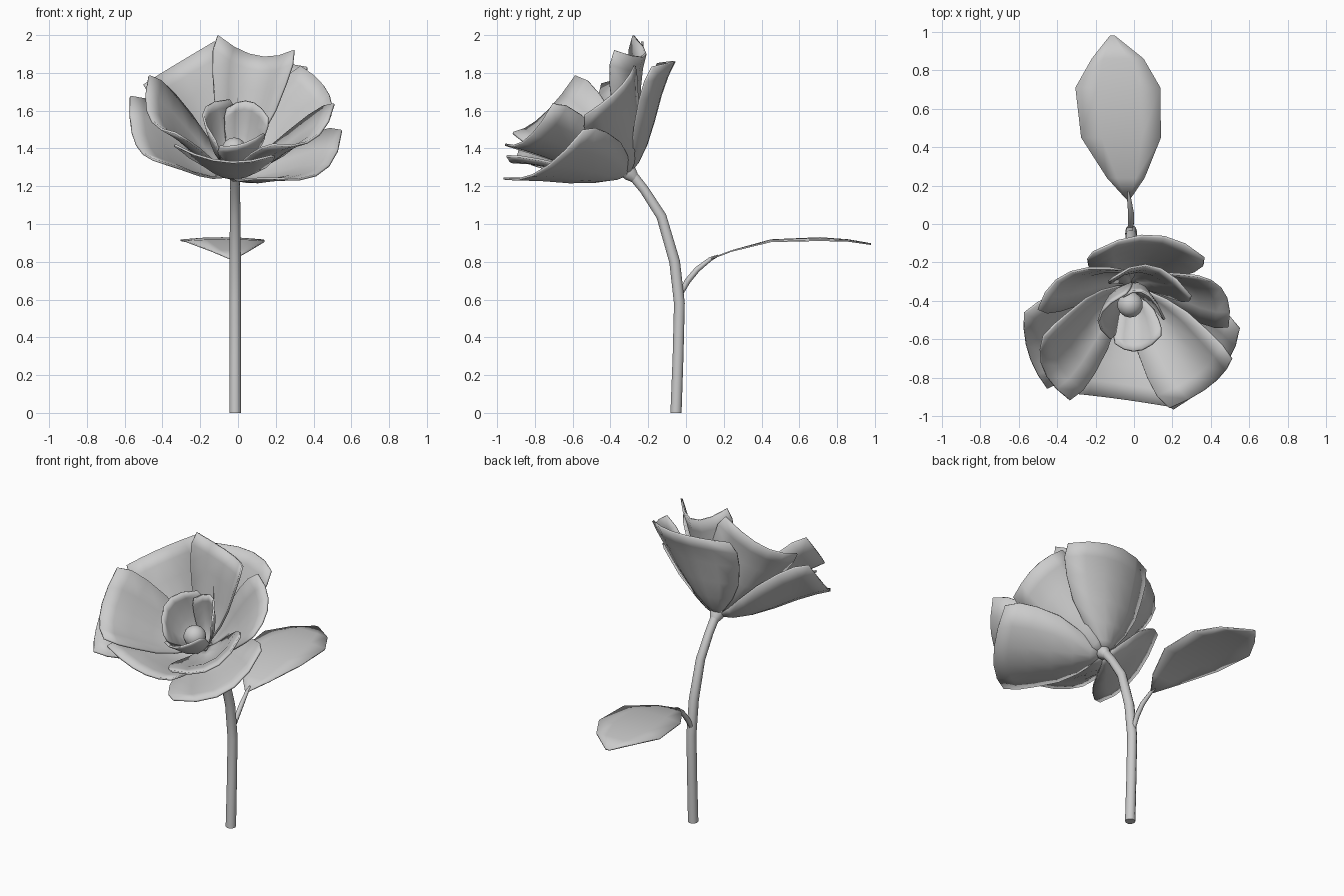
import bpy, bmesh, math
from mathutils import Vector as V

if "Cube" in bpy.data.objects:
    bpy.data.objects.remove(bpy.data.objects["Cube"])

BASE = V((-0.02, -0.31, 1.27))
AXIS = V((0, -0.7, 0.7)).normalized()


def finish(name, bm, thick=0.0, angle=50):
    bmesh.ops.recalc_face_normals(bm, faces=bm.faces)
    me = bpy.data.meshes.new(name)
    bm.to_mesh(me)
    bm.free()
    ob = bpy.data.objects.new(name, me)
    bpy.context.collection.objects.link(ob)
    if thick:
        m = ob.modifiers.new("thickness", 'SOLIDIFY')
        m.thickness = thick
        m.offset = 0
    bpy.ops.object.select_all(action='DESELECT')
    ob.select_set(True)
    bpy.context.view_layer.objects.active = ob
    bpy.ops.object.shade_smooth_by_angle(angle=math.radians(angle))
    return ob


def skin(bm, rows, closed=False):
    vs = [[bm.verts.new(p) for p in r] for r in rows]
    n = len(rows[0])
    for a, b in zip(vs, vs[1:]):
        for i in range(n if closed else n - 1):
            j = (i + 1) % n
            bm.faces.new((a[i], a[j], b[j], b[i]))
    return vs


def tube(name, path, sides=10):
    # path entries: x, y, z, radius; bends lie in the yz plane
    pts = [V(p[:3]) for p in path]
    rows = []
    for i, p in enumerate(pts):
        t = (pts[min(i + 1, len(pts) - 1)] - pts[max(i - 1, 0)]).normalized()
        if i == 0 and p.z == 0:
            t = V((0, 0, 1))
        s = V((1, 0, 0))
        u = t.cross(s).normalized()
        rows.append([p + path[i][3] * (s * math.cos(a) + u * math.sin(a))
                     for a in (math.tau * k / sides for k in range(sides))])
    bm = bmesh.new()
    vs = skin(bm, rows, True)
    bm.faces.new(vs[0])
    bm.faces.new(vs[-1])
    return finish(name, bm)


def petal(name, left, tip, right, bulge=0.05, start=0.0, flare=0.5):
    # surface fanned from the flower base to a three-point rim: full below, flaring near the rim
    L, T, R = V(left), V(tip), V(right)
    base = BASE + AXIS * start
    out = (T - base).cross(R - L).normalized()
    if out.dot(AXIS) > 0:
        out = -out
    rows = []
    for v, w in ((0.02, .05), (.12, .24), (.28, .52), (.48, .78), (.7, .94), (.87, 1.02), (1, .98)):
        row = []
        curve = math.sin(math.pi * v ** .6) - flare * math.sin(math.pi * v * v)
        for u in (-1, -.6, -.2, .2, .6, 1):
            side = (R - L) * u / 2 + ((L + R) / 2 - T) * u * u
            row.append(base + (T - base) * v + side * w + out * bulge * curve * (1 - .4 * u * u))
        rows.append(row)
    bm = bmesh.new()
    skin(bm, rows)
    return finish(name, bm, 0.012, 60)


# Stem and calyx
X = -.015
tube("stem", [(X, -.053, 0, .031), (X, -.042, .3, .03), (X, -.035, .58, .03),
              (X, -.06, .8, .03), (X, -.13, 1.04, .028), (X, -.22, 1.18, .026),
              (X, -.3, 1.28, .028)])
tube("calyx", [(X, -.27, 1.24, .026), (X, -.295, 1.265, .042),
               (X, -.325, 1.295, .045), (X, -.345, 1.315, .03)])

# Outer petals
petal("outer_petal_back", (-.22, -.15, 1.85), (.1, -.06, 1.86), (.37, -.18, 1.83), .04)
petal("outer_petal_left", (-.45, -.86, 1.34), (-.55, -.67, 1.45), (-.57, -.46, 1.68))
petal("outer_petal_front", (-.34, -.88, 1.42), (-.08, -.91, 1.33), (.18, -.95, 1.36), .05)
petal("outer_petal_lower_right", (.2, -.97, 1.24), (.45, -.77, 1.28), (.55, -.54, 1.5), .04)
petal("outer_petal_right", (.49, -.54, 1.57), (.47, -.36, 1.71), (.33, -.27, 1.84))

# Inner petals
petal("inner_petal_top", (-.11, -.28, 2.0), (.1, -.22, 1.89), (.3, -.38, 1.92), .05, .03)
petal("inner_petal_upper_left", (-.5, -.45, 1.74), (-.37, -.27, 1.82), (-.12, -.23, 1.97), .05, .02)
petal("inner_petal_left", (-.33, -.92, 1.48), (-.47, -.76, 1.57), (-.47, -.58, 1.79), .05, .02)
petal("inner_petal_right", (.18, -.96, 1.42), (.4, -.84, 1.45), (.51, -.7, 1.64), .05, .02)

# Small cup petals and central bud
petal("cup_petal_right", (-.06, -.38, 1.61), (.06, -.36, 1.65), (.16, -.5, 1.56), .05, .06, 0)
petal("cup_petal_left", (-.12, -.6, 1.44), (-.18, -.48, 1.6), (-.04, -.36, 1.66), .05, .06, 0)
petal("cup_petal_front", (-.1, -.62, 1.41), (.02, -.66, 1.42), (.14, -.58, 1.48), .05, .06, 0)
bm = bmesh.new()
bmesh.ops.create_uvsphere(bm, u_segments=14, v_segments=9, radius=.068)
bmesh.ops.translate(bm, vec=V((-.02, -.42, 1.39)), verts=bm.verts)
finish("central_bud", bm)

# Leaf stalk and blade; blade rows: y, left x, mid x, right x, mid z, edge z
tube("leaf_stalk", [(-.02, -.03, .63, .014), (-.015, .01, .7, .016), (-.016, .06, .76, .015),
                    (-.025, .13, .815, .011), (-.03, .17, .833, .005)], 8)
rows = []
for y, l, m, r, zm, ze in ((.13, -.04, -.03, -.02, .815, .815), (.24, -.14, -.036, .055, .857, .857),
                           (.45, -.275, -.06, .14, .915, .908), (.71, -.305, -.085, .137, .926, .914),
                           (.86, -.22, -.1, .05, .915, .91), (.98, -.125, -.112, -.1, .894, .893)):
    a, b = (zm * 3 + ze) / 4, 0.5
    rows.append([(l, y, ze), (l + (m - l) * b, y, a), (m, y, zm), (m + (r - m) * b, y, a), (r, y, ze)])
bm = bmesh.new()
skin(bm, rows)
finish("leaf_blade", bm, 0.008)
